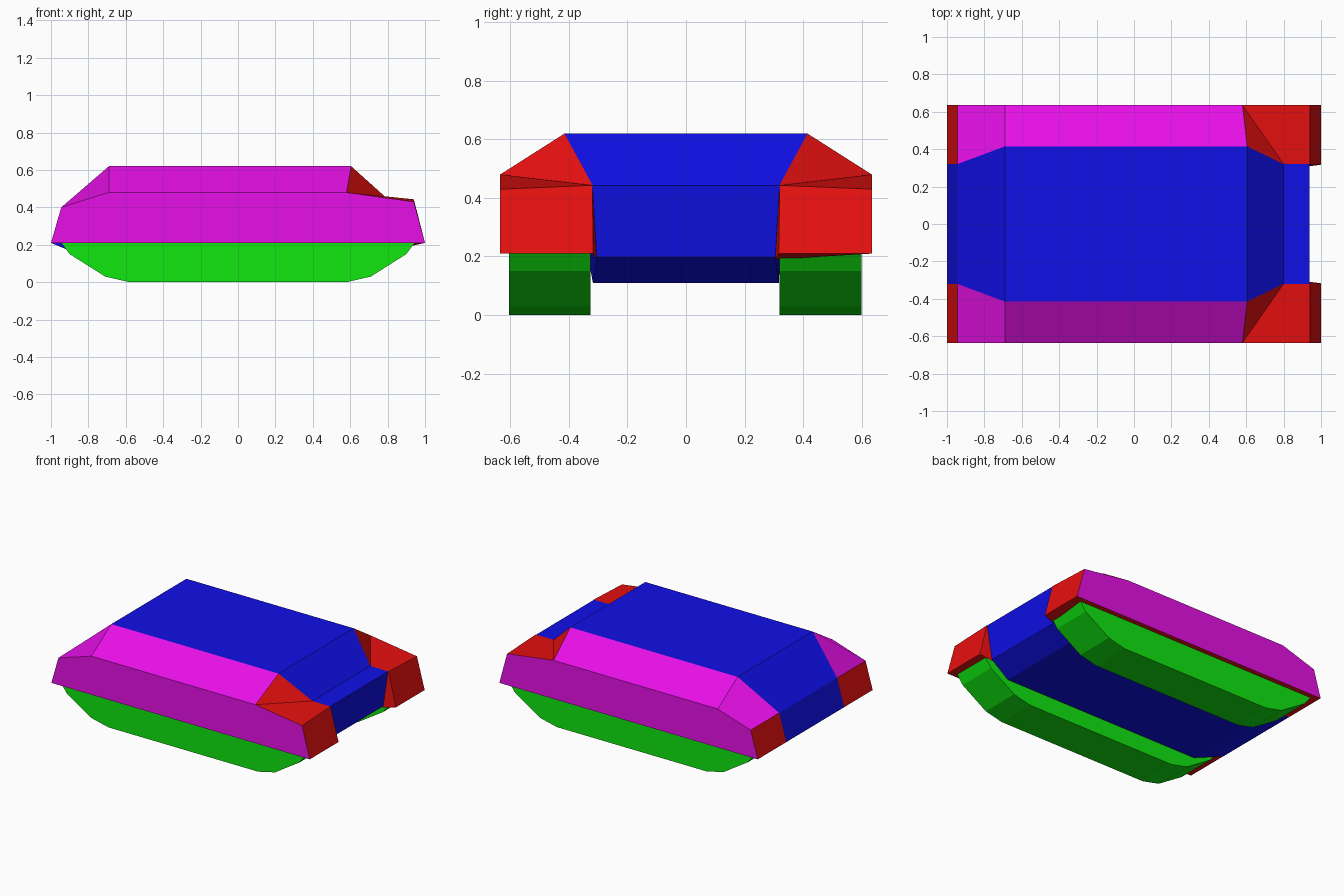
import bpy, bmesh

if "Cube" in bpy.data.objects:
    bpy.data.objects.remove(bpy.data.objects["Cube"])


def material(name, color):
    m = bpy.data.materials.new(name)
    m.diffuse_color = (*color, 1)
    m.use_nodes = True
    m.node_tree.nodes["Principled BSDF"].inputs["Base Color"].default_value = m.diffuse_color
    return m


BLUE = material("blue", (0.005, 0.005, 0.8))
MAGENTA = material("magenta", (0.8, 0.005, 0.8))
RED = material("red", (0.8, 0.005, 0.005))
GREEN = material("green", (0.005, 0.8, 0.005))


def make(name, verts, faces, mats, indices=None):
    me = bpy.data.meshes.new(name)
    me.from_pydata(verts, [], faces)
    for m in mats:
        me.materials.append(m)
    if indices:
        me.polygons.foreach_set("material_index", indices)
    bm = bmesh.new()
    bm.from_mesh(me)
    bmesh.ops.recalc_face_normals(bm, faces=bm.faces)
    bm.to_mesh(me)
    bm.free()
    ob = bpy.data.objects.new(name, me)
    bpy.context.collection.objects.link(ob)
    return ob


def prism(name, left, right, mat):
    """Join two matching outlines with walls and caps."""
    n = len(left)
    faces = [(i, (i + 1) % n, n + (i + 1) % n, n + i) for i in range(n)]
    faces += [tuple(range(n)), tuple(range(n, 2 * n))]
    return make(name, left + right, faces, [mat])


# Central hull: side profile of x, z and half width
hull = [(-1, .21, .32), (-.945, .40, .32), (-.69, .62, .415), (.605, .62, .415),
        (.80, .445, .32), (.937, .443, .32), (.91, .198, .305),
        (.77, .11, .318), (-.76, .11, .318)]
prism("hull", [(x, -w, z) for x, z, w in hull], [(x, w, z) for x, z, w in hull], BLUE)

# Side armour with front and rear mudguards, one per side
points = {
    "rear_low_out": (-1, .635, .21), "rear_low_in": (-1, .32, .21),
    "rear_top_out": (-.945, .635, .40), "rear_top_in": (-.945, .32, .40),
    "roof_rear": (-.69, .415, .62), "shoulder_rear": (-.69, .635, .48),
    "roof_front": (.605, .415, .62), "shoulder_front": (.58, .635, .48),
    "deck_in": (.80, .32, .445), "nose_in": (.94, .32, .443),
    "nose_out": (.94, .635, .43), "nose_low_out": (1, .635, .21),
    "nose_low_in": (1, .317, .21), "hull_low": (.91, .305, .19)}
panels = [
    ("rear_low_out rear_top_out shoulder_rear shoulder_front nose_out nose_low_out", 0),
    ("rear_top_out rear_top_in roof_rear shoulder_rear", 0),
    ("shoulder_rear roof_rear roof_front shoulder_front", 0),
    ("rear_low_out rear_low_in rear_top_in rear_top_out", 1),
    ("shoulder_front roof_front deck_in", 1),
    ("shoulder_front deck_in nose_in nose_out", 1),
    ("nose_out nose_in nose_low_in nose_low_out", 1),
    ("nose_in hull_low nose_low_in", 1),
    ("rear_low_out nose_low_out nose_low_in hull_low rear_low_in", 1),
    ("rear_low_in hull_low nose_in deck_in roof_front roof_rear rear_top_in", 1)]
names = list(points)
faces = [tuple(names.index(n) for n in p.split()) for p, _ in panels]
for side, s in (("left", 1), ("right", -1)):
    make("side_armour_" + side, [(x, s * y, z) for x, y, z in points.values()],
         faces, [MAGENTA, RED], [i for _, i in panels])

# Tracks: symmetric outline pulled across the track width
half = [(.58, 0), (.71, .03), (.90, .15), (.945, .21)]
outline = half + [(-x, z) for x, z in reversed(half)]
for side, y0, y1 in (("left", .32, .60), ("right", -.605, -.327)):
    prism("track_" + side, [(x, y0, z) for x, z in outline],
          [(x, y1, z) for x, z in outline], GREEN)
